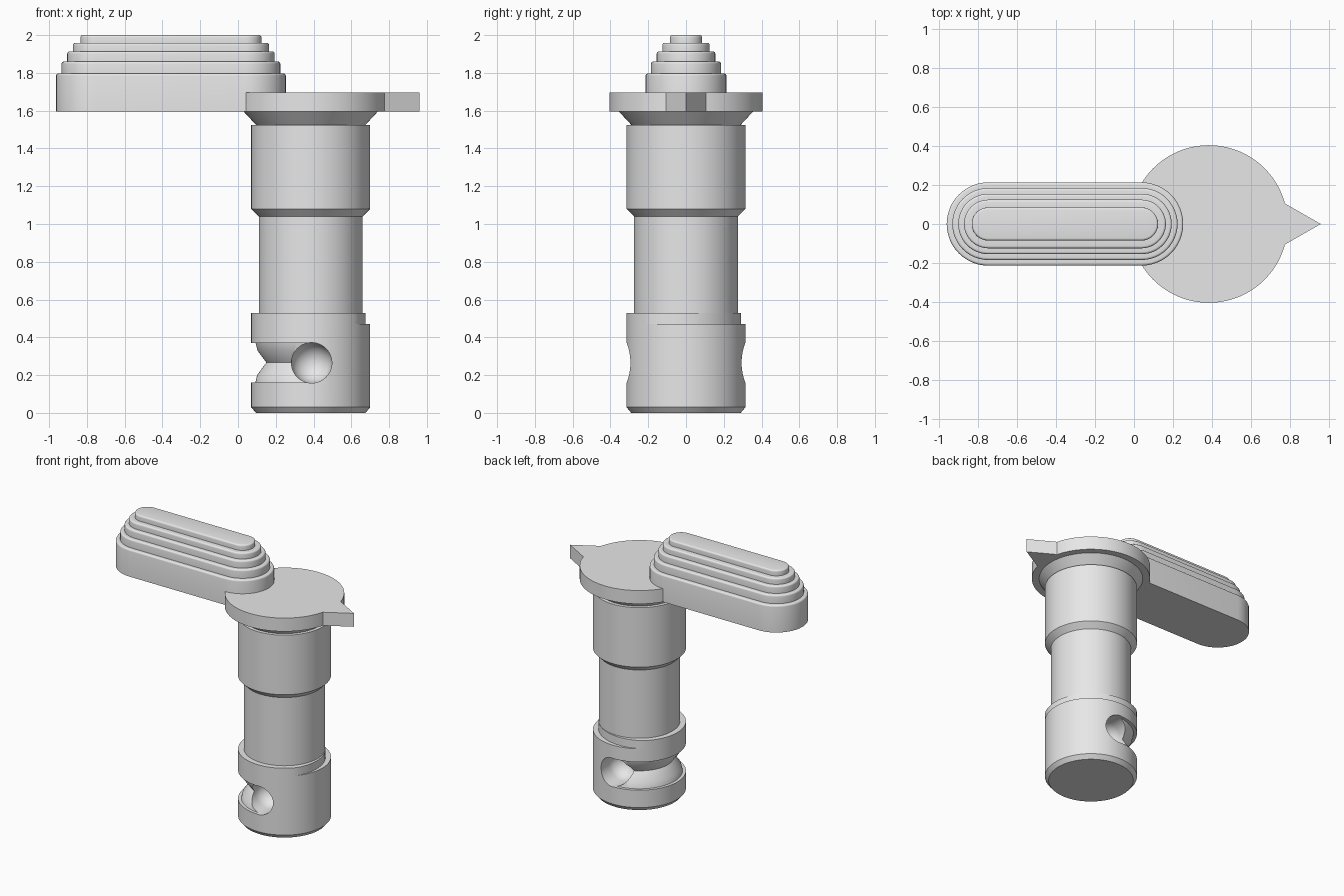
import bpy, bmesh, math
from math import sin, cos, pi

cube = bpy.data.objects.get("Cube")
if cube:
    bpy.data.objects.remove(cube, do_unlink=True)

AXIS = 0.385      # x of the shaft axis
RADIUS = 0.315    # widest shaft radius
SEG = 96

steel = bpy.data.materials.new("plain grey")
steel.use_nodes = True
grey = (0.8, 0.8, 0.8, 1)
steel.diffuse_color = grey
steel.node_tree.nodes["Principled BSDF"].inputs["Base Color"].default_value = grey


def loft(name, rings):
    """Skin a list of closed rings and cap both ends."""
    bm = bmesh.new()
    loops = [[bm.verts.new(p) for p in ring] for ring in rings]
    n = len(loops[0])
    for a, b in zip(loops, loops[1:]):
        for i in range(n):
            j = (i + 1) % n
            bm.faces.new((a[i], a[j], b[j], b[i]))
    bm.faces.new(loops[0])
    bm.faces.new(loops[-1])
    bmesh.ops.recalc_face_normals(bm, faces=bm.faces)
    mesh = bpy.data.meshes.new(name)
    bm.to_mesh(mesh)
    bm.free()
    mesh.materials.append(steel)
    obj = bpy.data.objects.new(name, mesh)
    bpy.context.collection.objects.link(obj)
    return obj


def activate(obj):
    bpy.ops.object.select_all(action='DESELECT')
    obj.select_set(True)
    bpy.context.view_layer.objects.active = obj


def smooth(obj):
    activate(obj)
    bpy.ops.object.shade_smooth_by_angle(angle=math.radians(25))


def cut(obj, cutter):
    cutter.hide_render = True
    mod = obj.modifiers.new("cut", 'BOOLEAN')
    mod.operation = 'DIFFERENCE'
    mod.solver = 'EXACT'
    mod.object = cutter
    activate(obj)
    bpy.ops.object.modifier_apply(modifier=mod.name)
    bpy.data.objects.remove(cutter, do_unlink=True)


def turned(name, profile):
    """Solid of revolution about the shaft axis from (radius, z) pairs."""
    angles = [2 * pi * i / SEG for i in range(SEG)]
    return loft(name, [[(AXIS + r * cos(a), r * sin(a), z) for a in angles]
                       for r, z in profile])


# Detent barrel at the foot
barrel = turned("detent_barrel", [(0.29, 0), (RADIUS, 0.03), (RADIUS, 0.47)])

# V track around the right half of the barrel
track = [(0.4, 0.37), (0.292, 0.37), (0.282, 0.33), (0.235, 0.267),
         (0.284, 0.2), (0.293, 0.16), (0.4, 0.16)]
sweep = [pi / 2 + pi * i / 48 for i in range(49)]
cut(barrel, loft("track_cutter", [[(AXIS + r * cos(a), r * sin(a), z) for r, z in track]
                                  for a in sweep]))

# Round-bottomed detent holes, front and back
for side in (-1, 1):
    hole = 0.107
    steps = [(hole, 0.42)] + [(hole * cos(t), 0.2 - hole * sin(t))
                              for t in (pi / 2 * i / 12 for i in range(12))]
    cut(barrel, loft("hole_cutter", [
        [(AXIS + 0.005 + r * cos(2 * pi * i / 48), side * y, 0.265 + r * sin(2 * pi * i / 48))
         for i in range(48)] for r, y in steps]))
smooth(barrel)

# Rim above the barrel, relieved by an eccentric cut on the back left
rim = []
for i in range(SEG):
    a = 2 * pi * i / SEG
    r = min(RADIUS, 0.319 - 0.0425 * cos(a - pi / 4))
    rim.append((AXIS + r * cos(a), r * sin(a)))
smooth(loft("barrel_rim", [[(x, y, z) for x, y in rim] for z in (0.47, 0.53)]))

# Shaft, bearing collar and flared neck
smooth(turned("shaft", [(0.275, 0.47), (0.275, 1.04), (RADIUS, 1.08), (RADIUS, 1.525),
                        (0.29, 1.525), (0.355, 1.595)]))

# Round plate with its pointer
plate_r = 0.405
start = math.asin(0.105 / plate_r)
outline = [(0.96, 0)]
for i in range(SEG + 1):
    a = start + (2 * pi - 2 * start) * i / SEG
    outline.append((AXIS + plate_r * cos(a), plate_r * sin(a)))
smooth(loft("pointer_plate", [[(x, y, z) for x, y in outline] for z in (1.595, 1.695)]))


# Stepped thumb lever
def stadium(r, z, mid=-0.355, half=0.394, n=24):
    ring = []
    for sign in (1, -1):
        for i in range(n + 1):
            a = -pi / 2 + pi * i / n
            ring.append((mid + sign * (half + r * cos(a)), sign * r * sin(a), z))
    return ring


rings = []
bottom = 1.595
for r, top in ((0.214, 1.797), (0.185, 1.86), (0.155, 1.914), (0.125, 1.959), (0.085, 2.0)):
    rings.append(stadium(r, bottom))
    for i in range(5):
        t = pi / 2 * i / 4
        rings.append(stadium(r - 0.012 * (1 - cos(t)), top - 0.012 * (1 - sin(t))))
    bottom = top
smooth(loft("thumb_lever", rings))
